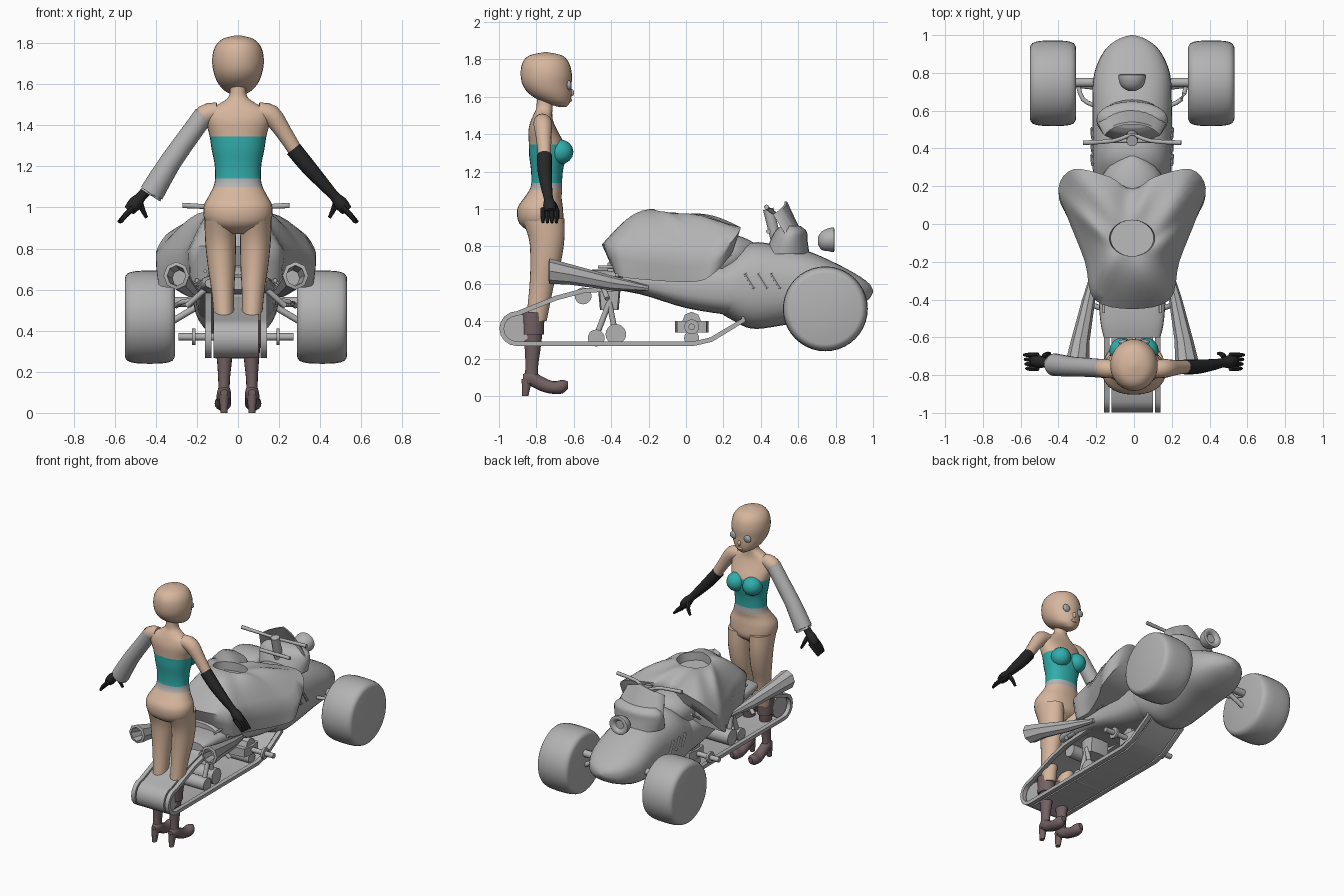
import bpy, bmesh
from math import sin, cos, pi, radians
from mathutils import Vector

cube = bpy.data.objects.get("Cube")
if cube:
    bpy.data.objects.remove(cube)


def material(name, r, g, b):
    m = bpy.data.materials.new(name)
    m.use_nodes = True
    m.diffuse_color = (r, g, b, 1)
    m.node_tree.nodes["Principled BSDF"].inputs["Base Color"].default_value = (r, g, b, 1)
    return m


GREY = material("plain grey", .45, .45, .45)
SKIN = material("skin", .68, .47, .34)
TEAL = material("teal", .03, .42, .41)
BLACK = material("glove black", .02, .02, .02)
MAUVE = material("boot mauve", .17, .12, .125)
EYE = material("eye blue grey", .36, .42, .46)
parts = []


def spline(rows, steps, closed=False):
    """Catmull-Rom through rows of numbers; every row is kept."""
    rows = [Vector(r) for r in rows]
    n = len(rows)
    pick = (lambda i: rows[i % n]) if closed else (lambda i: rows[max(0, min(n - 1, i))])
    out = []
    for i in range(n if closed else n - 1):
        a, b, c, d = (pick(i + j) for j in (-1, 0, 1, 2))
        for k in range(steps):
            t = k / steps
            out.append(b + (c - a) * (t / 2) + (a * 2 - b * 5 + c * 4 - d) * (t * t / 2)
                       + (b * 3 - a - c * 3 + d) * (t ** 3 / 2))
    return out if closed else out + [rows[-1]]


def skin_rings(name, rings, mats, caps=True, rule=None, angle=40, loop=False):
    """Join rings of points into one mesh object."""
    bm = bmesh.new()
    vs = [[bm.verts.new(p) for p in ring] for ring in rings]
    pairs = list(zip(vs, vs[1:])) + ([(vs[-1], vs[0])] if loop else [])
    for a, b in pairs:
        for i in range(len(a)):
            j = (i + 1) % len(a)
            bm.faces.new((a[i], a[j], b[j], b[i]))
    if caps and not loop:
        bm.faces.new(vs[0])
        bm.faces.new(vs[-1])
    bmesh.ops.recalc_face_normals(bm, faces=bm.faces)
    mats = mats if isinstance(mats, list) else [mats]
    for f in bm.faces:
        f.smooth = True
        if rule:
            f.material_index = rule(f.calc_center_median())
    me = bpy.data.meshes.new(name)
    bm.to_mesh(me)
    bm.free()
    me.set_sharp_from_angle(angle=radians(angle))
    for m in mats:
        me.materials.append(m)
    ob = bpy.data.objects.new(name, me)
    bpy.context.collection.objects.link(ob)
    parts.append(ob)
    return ob


def loft(name, axis, rows, mats, n=24, power=2, steps=4, **kw):
    """Rows: position on axis, two centre values, two radii."""
    rings = []
    for t, u, v, ru, rv in spline(rows, steps):
        ring = []
        for i in range(n):
            c, s = cos(2 * pi * i / n), sin(2 * pi * i / n)
            a = u + max(ru, .001) * abs(c) ** (2 / power) * (1 if c > 0 else -1)
            b = v + max(rv, .001) * abs(s) ** (2 / power) * (1 if s > 0 else -1)
            ring.append({'x': (t, a, b), 'y': (a, t, b), 'z': (a, b, t)}[axis])
        rings.append(ring)
    return skin_rings(name, rings, mats, **kw)


def tube(name, rows, mat, n=10, steps=3, **kw):
    """Rows: x, y, z, radius along a path."""
    pts = spline(rows, steps)
    rings = []
    for i, p in enumerate(pts):
        d = (pts[min(i + 1, len(pts) - 1)] - pts[max(i - 1, 0)]).to_3d().normalized()
        side = d.cross((0, 1, 0) if abs(d.y) < .9 else (1, 0, 0)).normalized()
        up = d.cross(side)
        rings.append([p.to_3d() + (side * cos(2 * pi * k / n) + up * sin(2 * pi * k / n)) * p.w for k in range(n)])
    return skin_rings(name, rings, mat, **kw)


def disc(name, x, y, z, r, half, n=20):
    return tube(name, [(x - half, y, z, r), (x + half, y, z, r)], GREY, n, 1)


def blob(name, p, r, mat):
    rows = [(p[2] - r[2] * cos(pi * k / 8), p[0], p[1], r[0] * sin(pi * k / 8), r[1] * sin(pi * k / 8)) for k in range(9)]
    return loft(name, 'z', rows, mat, 16, steps=1, angle=80)


# Vehicle hull: rounded nose and slim rear body
loft("nose_shell", 'y', [(.19, 0, .58, .19, .14), (.24, 0, .58, .205, .17), (.35, 0, .59, .21, .23), (.5, 0, .59, .21, .215),
     (.65, 0, .59, .21, .185), (.8, 0, .57, .2, .14), (.92, 0, .56, .145, .085), (.98, 0, .56, .07, .04), (1, 0, .56, .005, .005)], GREY, 32, 2.4)
loft("rear_body", 'y', [(-.6, 0, .63, .15, .03), (-.5, 0, .63, .17, .045), (-.25, 0, .61, .185, .065),
     (0, 0, .58, .195, .11), (.25, 0, .57, .2, .14)], GREY, 28, 3)
loft("tank", 'y', [(-.42, 0, .66, .13, .05), (-.2, 0, .72, .17, .12), (.1, 0, .73, .17, .14),
     (.27, 0, .75, .15, .11), (.38, 0, .77, .03, .04)], GREY)

# Draped seat cover, mirrored outline rising to an open collar
hem = [(0, -.39, .68), (.2, -.36, .64), (.23, -.2, .62), (.33, .02, .61), (.38, .13, .64), (.31, .25, .77), (.12, .22, .82), (0, .19, .83)]
brow = [(0, -.45, .81), (.2, -.4, .81), (.25, -.2, .78), (.34, .03, .76), (.39, .19, .78), (.31, .29, .89), (.12, .25, .91), (0, .18, .89)]


def outline(half):
    return [p.to_3d() for p in spline(half + [(-x, y, z) for x, y, z in half[-2:0:-1]], 4, True)]


hem, brow = outline(hem), outline(brow)
count = len(hem)
collar = [Vector((.12 * sin(2 * pi * i / count), -.075 - .095 * cos(2 * pi * i / count),
                  1.0 - .03 * sin(pi * i / count))) for i in range(count)]
drape = [hem, [a.lerp(b, .5) * 1.01 for a, b in zip(hem, brow)], brow]
for t in (.15, .3, .45, .6, .75, .9, 1):
    ring = []
    for i, (a, b) in enumerate(zip(brow, collar)):
        p = a.lerp(b, t)
        p.z = a.z + (b.z - a.z) * sin(t * pi / 2) + .012 * sin(i * pi / 4) * sin(t * pi)
        ring.append(p)
    drape.append(ring)
drape.append([Vector((p.x * .95, p.y, p.z - .06)) for p in collar])
skin_rings("seat_cover", drape, GREY, angle=55)

# Rear track: belt, side rails and rollers
path = [(-.905 - .093 * sin(k * pi / 8), .36 + .093 * cos(k * pi / 8)) for k in range(9)]
path += [(.04, .267), (.14, .29), (.32, .4), (.28, .5), (-.3, .59), (-.55, .575), (-.7, .535)]


def band(name, x0, x1, thick):
    rings = []
    for i, (y, z) in enumerate(path):
        a, b = path[i - 1], path[(i + 1) % len(path)]
        nrm = Vector((a[1] - b[1], b[0] - a[0])).normalized() * thick
        rings.append([(x0, y, z), (x1, y, z), (x1, y + nrm.x, z + nrm.y), (x0, y + nrm.x, z + nrm.y)])
    skin_rings(name, rings, GREY, loop=True)


band("track_belt", -.11, .11, .012)
for s in (-1, 1):
    band("track_rail", s * .12, s * .15, .025)
disc("rear_roller", 0, -.905, .36, .08, .11, 28)
for y, z, r in ((-.55, .535, .045), (-.48, .31, .045), (-.375, .33, .055), (.03, .31, .04)):
    disc("track_roller", 0, y, z, r, .1)
loft("suspension_block", 'z', [(.46, 0, -.41, .08, .05), (.57, 0, -.41, .08, .06)], GREY, 8, 5, steps=1)
loft("pivot_block", 'z', [(.34, 0, .03, .11, .09), (.4, 0, .03, .11, .09)], GREY, 8, 5, steps=1)
disc("pivot_post", 0, .03, .4, .05, .09, 8)

for s in (-1, 1):
    for y in (-.48, -.375):
        tube("suspension_strut", [(s * .07, -.41, .5, .016), (s * .07, y, .32, .016)], GREY, steps=1)
    # Foot pegs
    tube("foot_peg", [(s * .1, .03, .37, .018), (s * .28, .03, .37, .018)], GREY, steps=1)
    disc("peg_collar", s * .205, .03, .37, .04, .008, 12)
    # Flared exhausts with open ends
    loft("exhaust", 'y', [(-.2, s * .185, .575, .015, .015), (-.4, s * .23, .605, .035, .04), (-.62, s * .275, .65, .05, .055),
         (-.73, s * .29, .668, .063, .068), (-.735, s * .29, .668, .045, .05), (-.64, s * .275, .655, .035, .04)], GREY, 8, steps=1, angle=30)
    # Front wheels and arms
    x = s * .419
    tyre = [(-.122, .19), (-.11, .212), (-.07, .224), (0, .227), (.07, .224), (.11, .212), (.122, .19)]
    loft("front_wheel", 'x', [(x + d, .745, .466, r, r) for d, r in tyre], GREY, 40, steps=2, angle=50)
    tube("axle_arm", [(s * .17, .75, .54, .025), (s * .32, .75, .54, .025)], GREY, steps=1)
    tube("lower_arm", [(s * .15, .72, .54, .016), (s * .32, .74, .44, .016)], GREY, steps=1)
    tube("curved_arm", [(s * .18, .62, .55, .012), (s * .26, .66, .54, .012), (s * .29, .75, .52, .012)], GREY)
    # Side rods, seat bars and louvres
    tube("side_rod", [(s * .19, -.38, .645, .01), (s * .2, .07, .64, .01), (s * .2, .24, .76, .01)], GREY, steps=1)
    tube("tail_bar", [(s * .15, -.47, .69, .008), (s * .15, -.3, .69, .008)], GREY, steps=1)
    for y in (.34, .41, .48):
        tube("louvre", [(s * .208, y - .025, .655, .01), (s * .212, y + .025, .575, .01)], GREY, 6, 1)
    # Shoulder struts above the track
    tube("rear_strut", [(s * .15, -.45, .6, .014), (s * .24, -.42, .52, .014)], GREY, steps=1)

# Steering, fairing, screen and headlamp
tube("handlebar", [(-.26, .43, 1.01, .013), (-.1, .44, 1.0, .011), (0, .47, .98, .011), (.1, .44, 1.0, .011), (.26, .43, 1.01, .013)], GREY)
tube("steering_stem", [(0, .44, 1.0, .03), (0, .49, .8, .03)], GREY, steps=1)
tube("lever_bar", [(-.12, .44, .88, .012), (.12, .44, .88, .012)], GREY, steps=1)
loft("fairing", 'z', [(.76, 0, .54, .18, .12), (.83, 0, .55, .19, .1), (.88, 0, .56, .18, .085), (.91, 0, .56, .14, .05)], GREY)
screen = []
for k in range(13):
    a = (k / 6 - 1) * 1.35
    top = 1.04 - .07 * abs(k / 6 - 1)
    low, high = Vector((.19 * sin(a), .53 + .1 * cos(a), .85)), Vector((.15 * sin(a), .46 + .08 * cos(a), top))
    back = Vector((0, -.012, 0))
    screen.append([low, high, high + back, low + back])
skin_rings("windscreen", screen, GREY)
loft("headlamp", 'y', [(.705, 0, .83, .02, .02), (.725, 0, .83, .055, .05), (.76, 0, .835, .07, .062),
     (.79, 0, .835, .072, .066), (.792, 0, .835, .05, .046), (.775, 0, .835, .03, .03)], GREY, 18, steps=2)
for ob in parts:
    ob.location.x = -.01

# Figure: torso with corset and waistband coloured by height
def clothing(c):
    return 2 if 1.1 < c.z < 1.14 else 1 if 1.14 < c.z < 1.345 else 0


loft("torso", 'z', [(.87, 0, -.77, .04, .05), (.92, 0, -.775, .15, .115), (1, 0, -.78, .168, .122), (1.06, 0, -.765, .14, .1),
     (1.1, 0, -.75, .12, .088), (1.14, 0, -.745, .112, .082), (1.21, 0, -.743, .114, .086), (1.28, 0, -.74, .128, .098),
     (1.345, 0, -.745, .138, .095), (1.42, 0, -.765, .155, .077), (1.47, 0, -.77, .15, .06),
     (1.505, 0, -.765, .09, .05), (1.54, 0, -.757, .045, .043), (1.6, 0, -.755, .038, .042)],
     [SKIN, TEAL, GREY], 28, 2.2, rule=clothing, angle=60)

# Head and face
loft("head", 'z', [(1.545, 0, -.66, .02, .02), (1.57, 0, -.69, .068, .07), (1.61, 0, -.722, .1, .11), (1.66, 0, -.742, .119, .13),
     (1.72, 0, -.747, .126, .137), (1.78, 0, -.75, .113, .125), (1.82, 0, -.75, .075, .088), (1.838, 0, -.75, .01, .01)], SKIN, 28, angle=70)
blob("nose", (0, -.614, 1.622), (.012, .016, .02), SKIN)
blob("lips", (0, -.62, 1.582), (.022, .012, .009), SKIN)

for s in (-1, 1):
    blob("eye", (s * .055, -.625, 1.662), (.03, .013, .026), EYE)
    blob("bust", (s * .064, -.672, 1.305), (.067, .07, .066), TEAL)
    # Legs and heeled boots
    loft("leg", 'z', [(.4, s * .066, -.8, .046, .055), (.5, s * .07, -.785, .05, .06), (.6, s * .074, -.77, .056, .066), (.72, s * .08, -.75, .068, .082),
         (.84, s * .085, -.745, .075, .095), (.95, s * .085, -.765, .078, .115)], SKIN)
    loft("boot_cuff", 'z', [(.33, s * .066, -.82, .052, .06), (.45, s * .066, -.82, .056, .064)], MAUVE, steps=1)
    loft("boot_shaft", 'z', [(.07, s * .068, -.825, .03, .04), (.15, s * .068, -.825, .028, .034), (.25, s * .066, -.82, .036, .042),
         (.35, s * .066, -.82, .046, .054)], MAUVE, 16)
    loft("boot_foot", 'y', [(-.872, s * .068, .095, .018, .02), (-.83, s * .068, .095, .034, .042), (-.77, s * .07, .064, .035, .04),
         (-.71, s * .073, .045, .04, .034), (-.66, s * .075, .05, .036, .036), (-.632, s * .075, .058, .016, .02)], MAUVE, 16)
    loft("boot_heel", 'z', [(0, s * .068, -.86, .016, .018), (.09, s * .068, -.85, .026, .03)], MAUVE, 10, steps=1)
    # Arms, gloves and hands
    tube("upper_arm", [(s * .1, -.77, 1.465, .045), (s * .16, -.765, 1.45, .05), (s * .22, -.76, 1.37, .04), (s * .29, -.755, 1.26, .034)], SKIN, 16, angle=70)
    tube("glove", [(s * .27, -.757, 1.285, .04), (s * .34, -.755, 1.2, .038), (s * .42, -.745, 1.11, .03), (s * .47, -.735, 1.055, .025),
         (s * .5, -.73, 1.02, .034), (s * .53, -.725, .985, .028)], BLACK, 16)
    for k in range(4):
        y = -.765 + k * .024
        tube("finger", [(s * .51, y, 1.0, .014), (s * .55, y, .96, .013), (s * (.57 + .004 * k), y, .927, .008)], BLACK, 8, 2)
    tube("thumb", [(s * .48, -.71, 1.03, .016), (s * .465, -.69, .99, .013), (s * .445, -.685, .95, .008)], BLACK, 8, 2)

# Single loose sleeve with an open cuff
tube("sleeve", [(-.165, -.765, 1.45, .05), (-.23, -.76, 1.36, .05), (-.33, -.755, 1.22, .053), (-.42, -.745, 1.07, .06),
     (-.415, -.745, 1.078, .052), (-.36, -.75, 1.17, .04)], GREY, 18, 2, caps=False)
